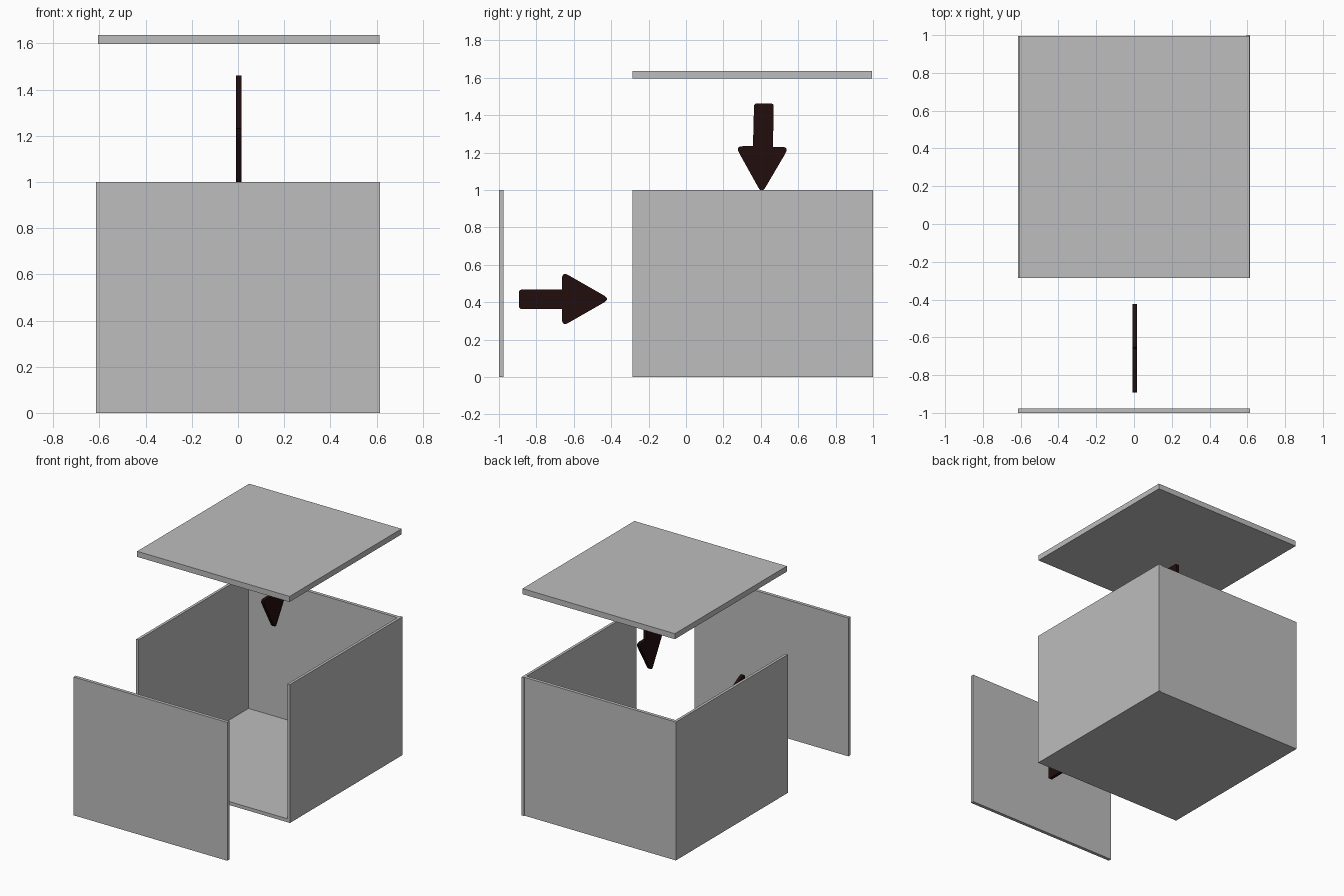
import bpy
import bmesh
from mathutils import Vector

if "Cube" in bpy.data.objects:
    bpy.data.objects.remove(bpy.data.objects["Cube"])


def material(name, rgb):
    m = bpy.data.materials.new(name)
    m.diffuse_color = (*rgb, 1)
    m.use_nodes = True
    m.node_tree.nodes["Principled BSDF"].inputs["Base Color"].default_value = m.diffuse_color
    return m


GREY = material("panel grey", (0.51, 0.51, 0.51))
DARK = material("dark brown", (0.016, 0.004, 0.004))


def finish(name, bm, mat):
    bmesh.ops.recalc_face_normals(bm, faces=bm.faces)
    mesh = bpy.data.meshes.new(name)
    bm.to_mesh(mesh)
    bm.free()
    mesh.materials.append(mat)
    ob = bpy.data.objects.new(name, mesh)
    bpy.context.collection.objects.link(ob)
    return ob


def panel(name, x, y, z):
    """Box spanning the given (low, high) ranges."""
    bm = bmesh.new()
    bmesh.ops.create_cube(bm, size=1)
    for v in bm.verts:
        v.co = [(a + b) / 2 + c * (b - a) for c, (a, b) in zip(v.co, (x, y, z))]
    return finish(name, bm, GREY)


def arrow(name, corners, thickness=0.024, steps=5):
    """Extruded outline of (y, z, rounding) corners."""
    pts = []
    n = len(corners)
    for i, (y, z, r) in enumerate(corners):
        p = Vector((y, z))
        if r == 0:
            pts.append(p)
            continue
        a = p + (Vector(corners[i - 1][:2]) - p).normalized() * r
        b = p + (Vector(corners[(i + 1) % n][:2]) - p).normalized() * r
        for k in range(steps + 1):
            t = k / steps
            pts.append(a * (1 - t) ** 2 + p * 2 * t * (1 - t) + b * t * t)
    bm = bmesh.new()
    x0 = 0.003 - thickness / 2
    face = bm.faces.new([bm.verts.new((x0, p.x, p.y)) for p in pts])
    ext = bmesh.ops.extrude_face_region(bm, geom=[face])
    moved = [g for g in ext["geom"] if isinstance(g, bmesh.types.BMVert)]
    bmesh.ops.translate(bm, vec=(thickness, 0, 0), verts=moved)
    ob = finish(name, bm, DARK)
    bpy.ops.object.select_all(action='DESELECT')
    ob.select_set(True)
    bpy.context.view_layer.objects.active = ob
    bpy.ops.object.shade_smooth_by_angle()


# Open box: floor, side walls and back wall
W, T = 0.615, 0.02
panel("floor", (-W, W), (-0.285, 0.994), (0, 0.025))
panel("left_wall", (-W, -W + T), (-0.285, 0.994), (0, 1))
panel("right_wall", (W - T, W), (-0.285, 1.0), (0, 1))
panel("back_wall", (-W, W - T), (0.97, 0.994), (0, 1))

# Detached lid and front panel
panel("lid", (-0.607, 0.612), (-0.285, 0.994), (1.597, 1.637))
panel("front_panel", (-W, W), (-1.0, -0.976), (0, 1))

# Arrow pointing to the open front
arrow("front_arrow", [
    (-0.893, 0.364, 0.015), (-0.663, 0.364, 0), (-0.663, 0.27, 0.04),
    (-0.406, 0.417, 0.037), (-0.663, 0.564, 0.04), (-0.663, 0.467, 0),
    (-0.893, 0.467, 0.015)])

# Arrow pointing down to the open top
arrow("top_arrow", [
    (0.364, 1.462, 0.015), (0.358, 1.234, 0), (0.264, 1.234, 0.04),
    (0.405, 0.98, 0.037), (0.552, 1.23, 0.04), (0.465, 1.23, 0),
    (0.469, 1.462, 0.015)])
